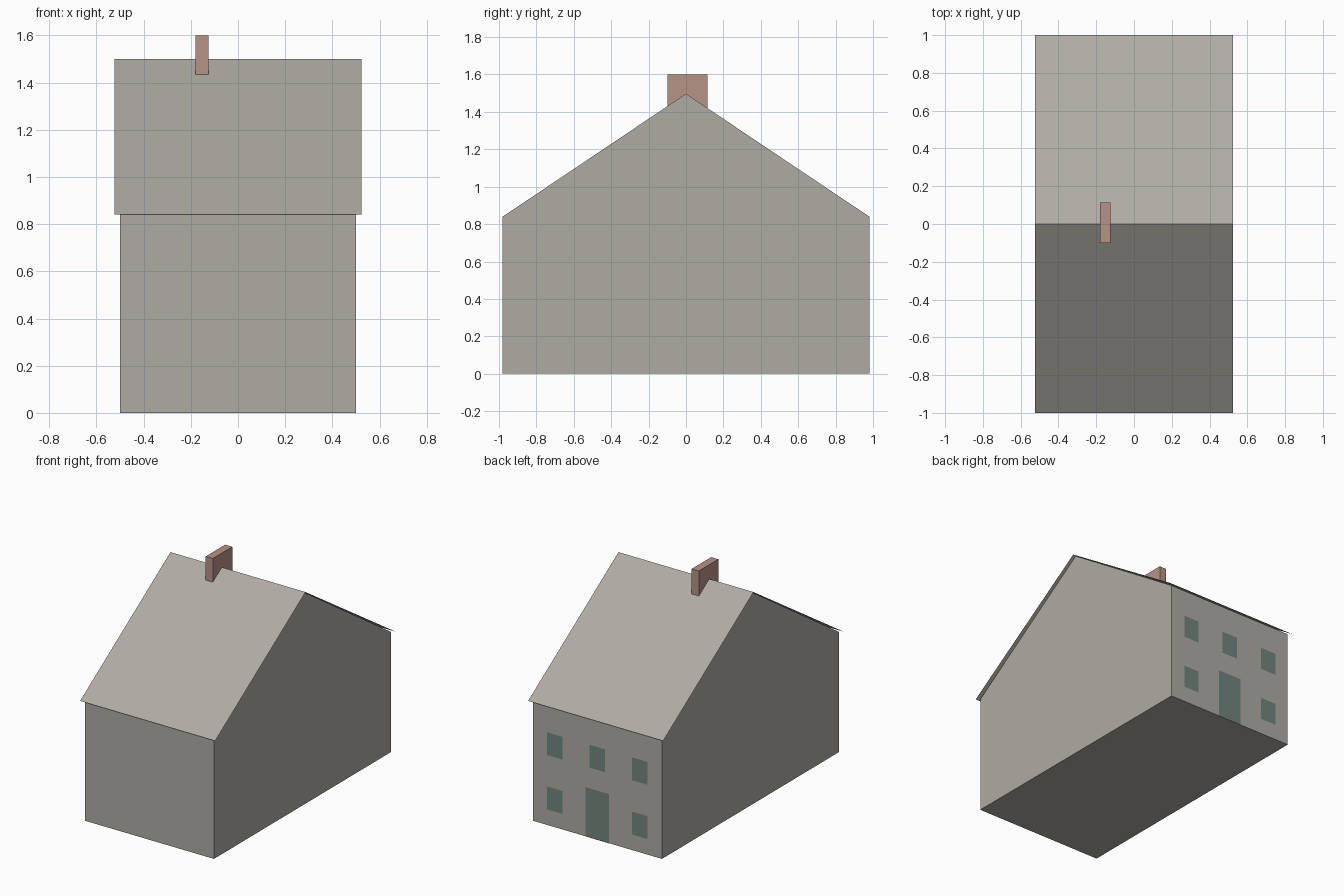
import bpy

cube = bpy.data.objects.get("Cube")
if cube:
    bpy.data.objects.remove(cube, do_unlink=True)


def material(name, rgb):
    mat = bpy.data.materials.new(name)
    mat.use_nodes = True
    color = (*rgb, 1.0)
    mat.diffuse_color = color
    mat.node_tree.nodes["Principled BSDF"].inputs["Base Color"].default_value = color
    return mat


def add_mesh(name, verts, faces, mat):
    mesh = bpy.data.meshes.new(name)
    mesh.from_pydata(verts, [], faces)
    mesh.materials.append(mat)
    obj = bpy.data.objects.new(name, mesh)
    bpy.context.collection.objects.link(obj)
    return obj


def extrude_x(name, profile, x0, x1, mat, closed=True):
    """Sweep a y-z profile along x; closed profiles run counterclockwise and get end caps."""
    n = len(profile)
    verts = [(x, y, z) for x in (x0, x1) for y, z in profile]
    sides = n if closed else n - 1
    faces = [(i, n + i, n + (i + 1) % n, (i + 1) % n) for i in range(sides)]
    if closed:
        faces += [tuple(reversed(range(n))), tuple(range(n, 2 * n))]
    # Flip the side quads so that their normals point outwards
    faces[:sides] = [tuple(reversed(f)) for f in faces[:sides]]
    return add_mesh(name, verts, faces, mat)


stone = material("warm_grey_stone", (0.43, 0.41, 0.37))
brick = material("dusty_red_brick", (0.47, 0.29, 0.24))
green = material("grey_green_paint", (0.17, 0.235, 0.205))

WALL_Y = 0.98
RIDGE = 1.5
EAVE = 0.84

# Walls with gable ends
extrude_x("house_walls",
          [(-WALL_Y, 0), (WALL_Y, 0), (WALL_Y, EAVE), (0, RIDGE - 0.003), (-WALL_Y, EAVE)],
          -0.5, 0.5, stone)

# Thin roof sheet with a small overhang
extrude_x("roof", [(1, EAVE), (0, RIDGE), (-1, EAVE)], -0.523, 0.523, stone, closed=False)

# Chimney straddling the ridge
extrude_x("chimney", [(-0.1, 1.4), (0.115, 1.4), (0.115, 1.6), (-0.1, 1.6)],
          -0.18, -0.125, brick)


# Painted openings on the back wall
def opening(name, x, z0, z1, half_width):
    y = WALL_Y + 0.002
    corners = [(x + half_width, y, z0), (x - half_width, y, z0),
               (x - half_width, y, z1), (x + half_width, y, z1)]
    add_mesh(name, corners, [(0, 1, 2, 3)], green)


opening("back_door", 0, 0, 0.345, 0.092)
for floor, z in (("lower", 0.11), ("upper", 0.49)):
    for side, x in (("left", 0.33), ("middle", 0), ("right", -0.33)):
        if (floor, side) != ("lower", "middle"):
            opening(f"{floor}_{side}_window", x, z, z + 0.16, 0.061)
